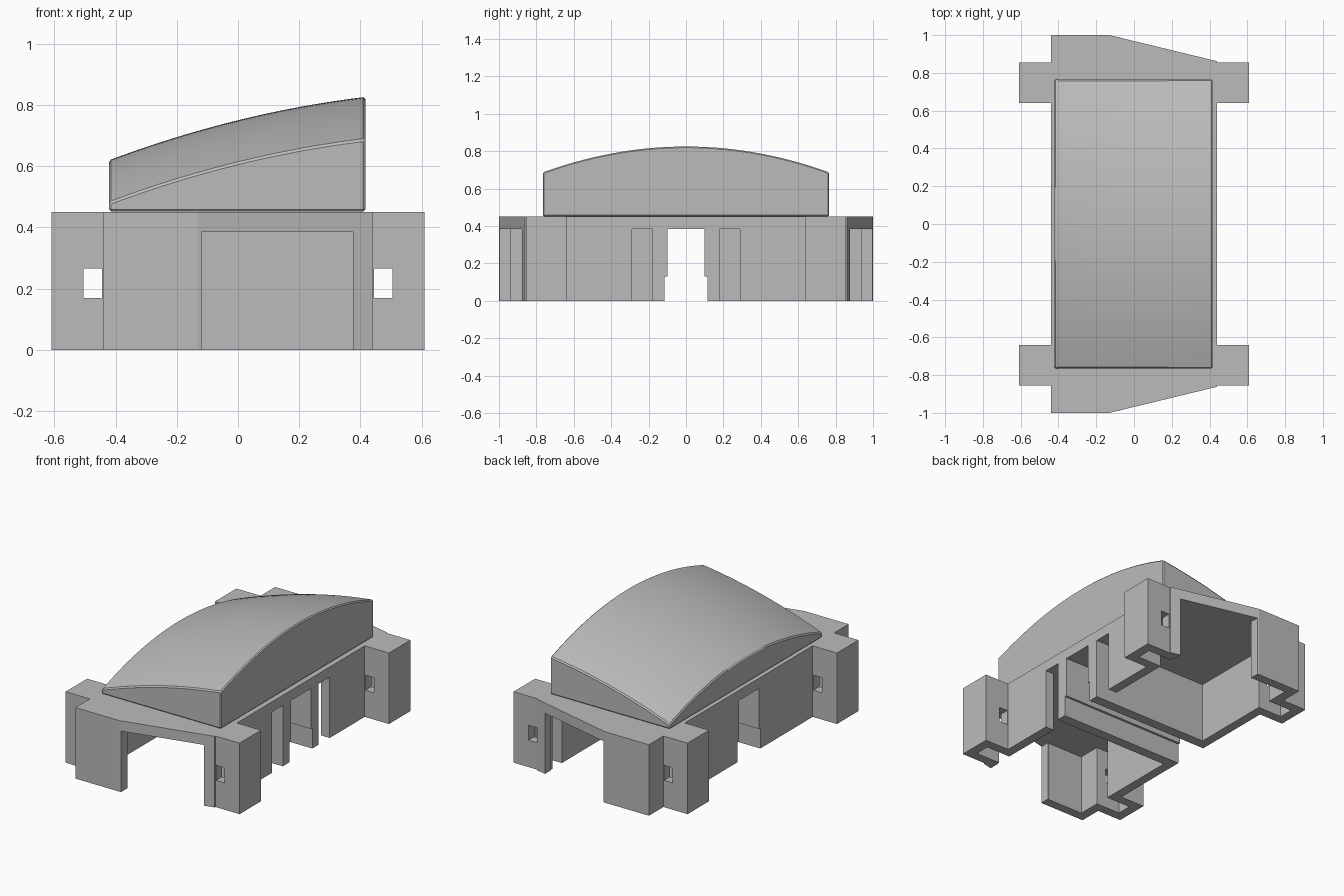
import bpy, bmesh

cube = bpy.data.objects.get("Cube")
if cube:
    bpy.data.objects.remove(cube, do_unlink=True)

grey = bpy.data.materials.new("plain grey")
grey.use_nodes = True
grey.diffuse_color = (0.5, 0.5, 0.5, 1)
grey.node_tree.nodes["Principled BSDF"].inputs["Base Color"].default_value = (0.5, 0.5, 0.5, 1)

WALL_TOP, CEILING = 0.45, 0.385


def add_object(name, bm):
    bmesh.ops.recalc_face_normals(bm, faces=bm.faces)
    mesh = bpy.data.meshes.new(name)
    bm.to_mesh(mesh)
    bm.free()
    mesh.materials.append(grey)
    obj = bpy.data.objects.new(name, mesh)
    bpy.context.collection.objects.link(obj)
    return obj


def prism(name, outline, z0, z1):
    """Extrude a plan outline between two heights."""
    bm = bmesh.new()
    face = bm.faces.new([bm.verts.new((x, y, z0)) for x, y in outline])
    top = bmesh.ops.extrude_face_region(bm, geom=[face])["geom"]
    verts = [v for v in top if isinstance(v, bmesh.types.BMVert)]
    bmesh.ops.translate(bm, verts=verts, vec=(0, 0, z1 - z0))
    return add_object(name, bm)


def box(name, x0, x1, y0, y1, z0, z1):
    return prism(name, [(x0, y0), (x1, y0), (x1, y1), (x0, y1)], z0, z1)


def apply_modifiers(obj):
    graph = bpy.context.evaluated_depsgraph_get()
    obj.data = bpy.data.meshes.new_from_object(obj.evaluated_get(graph))
    obj.modifiers.clear()


def cut(obj, cutter):
    mod = obj.modifiers.new("cut", "BOOLEAN")
    mod.operation, mod.solver, mod.object = "DIFFERENCE", "EXACT", cutter
    apply_modifiers(obj)
    bpy.data.objects.remove(cutter, do_unlink=True)


# Base block: tapered ends and four projecting corner posts
half = [(0.44, 0.64), (0.61, 0.64), (0.61, 0.855), (0.44, 0.855), (0.44, 0.862),
        (-0.13, 1), (-0.44, 1), (-0.44, 0.855), (-0.61, 0.855), (-0.61, 0.64), (-0.44, 0.64)]
base = prism("base_housing", half + [(x, -y) for x, y in reversed(half)], 0, WALL_TOP)

# Hollow end rooms that continue into the corner posts
room = [(-0.38, 0.18), (0.38, 0.18), (0.38, 0.70), (0.55, 0.70), (0.55, 0.795), (0.38, 0.795),
        (0.38, 0.815), (-0.135, 0.94), (-0.38, 0.94), (-0.38, 0.795), (-0.55, 0.795),
        (-0.55, 0.70), (-0.38, 0.70)]
for s in (1, -1):
    cut(base, prism("room_cutter", [(x, s * y) for x, y in room], -0.1, CEILING))
    # End doorway
    y0, y1 = sorted((s * 0.75, s * 1.1))
    cut(base, box("door_cutter", -0.12, 0.375, y0, y1, -0.1, CEILING))
    # Narrow slot in the left wall
    y0, y1 = sorted((s * 0.18, s * 0.29))
    cut(base, box("slot_cutter", 0.3, 0.5, y0, y1, -0.1, CEILING))
    # Small windows running through the corner posts
    x0, x1 = sorted((s * 0.445, s * 0.505))
    cut(base, box("window_cutter", x0, x1, -1.1, 1.1, 0.17, 0.265))

# Cross passage, wider near the ground
cut(base, box("passage_cutter", -0.7, 0.7, -0.1, 0.1, -0.1, CEILING))
cut(base, box("passage_foot_cutter", -0.7, 0.7, -0.115, 0.115, -0.1, 0.13))

# Curved cushion: a grid raised to a sloping, crowned surface
X0, X1, Y, NX, NY = -0.422, 0.416, 0.765, 24, 40
bm = bmesh.new()
bmesh.ops.create_grid(bm, x_segments=NX, y_segments=NY, size=1)
for v in bm.verts:
    x = X0 + (v.co.x + 1) / 2 * (X1 - X0)
    crown = 0.138 * v.co.y ** 2
    v.co = (x, v.co.y * Y, 0.75 + 0.246 * x - 0.152 * x * x - crown)
rim = [e for e in bm.edges if e.is_boundary]
skirt = bmesh.ops.extrude_edge_only(bm, edges=rim)["geom"]
for v in skirt:
    if isinstance(v, bmesh.types.BMVert):
        v.co.z = WALL_TOP + 0.002
bmesh.ops.contextual_create(bm, geom=[e for e in bm.edges if e.is_boundary])
bmesh.ops.dissolve_limit(bm, angle_limit=0.001, verts=bm.verts, edges=bm.edges)
cushion = add_object("curved_top", bm)
bevel = cushion.modifiers.new("soft edges", "BEVEL")
bevel.width, bevel.segments, bevel.limit_method = 0.007, 1, "ANGLE"
apply_modifiers(cushion)

bpy.ops.object.select_all(action="DESELECT")
cushion.select_set(True)
bpy.context.view_layer.objects.active = cushion
bpy.ops.object.shade_smooth_by_angle(angle=0.5)
